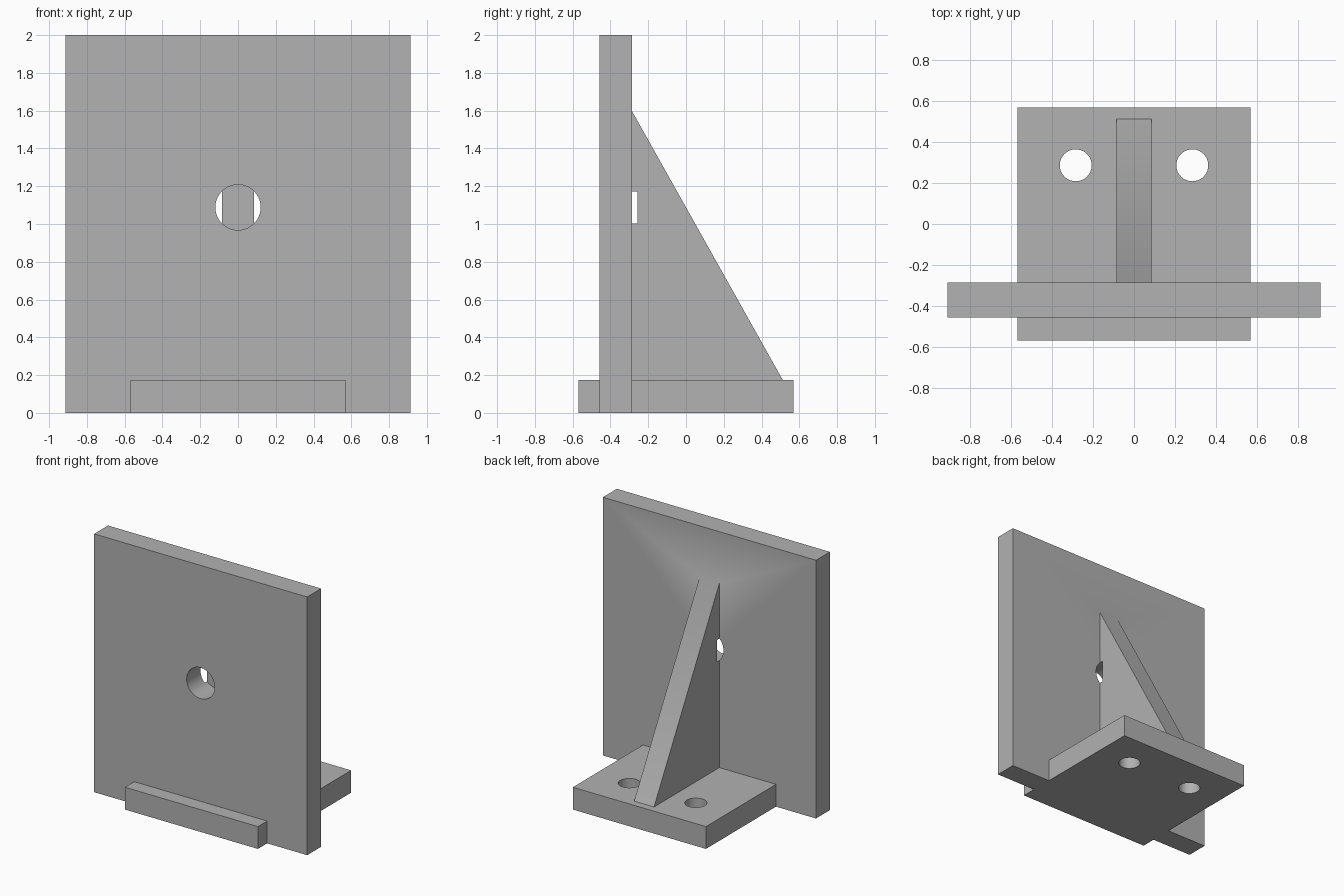
import bpy
import bmesh
import math

if "Cube" in bpy.data.objects:
    bpy.data.objects.remove(bpy.data.objects["Cube"], do_unlink=True)

GREY = (0.445, 0.445, 0.445, 1)
grey = bpy.data.materials.new("plain grey")
grey.use_nodes = True
grey.diffuse_color = GREY
grey.node_tree.nodes["Principled BSDF"].inputs["Base Color"].default_value = GREY


def prism(name, profile, half_width):
    """Extrude a (y, z) profile along x, centred on x = 0."""
    bm = bmesh.new()
    face = bm.faces.new([bm.verts.new((-half_width, y, z)) for y, z in profile])
    out = bmesh.ops.extrude_face_region(bm, geom=[face])
    moved = [g for g in out["geom"] if isinstance(g, bmesh.types.BMVert)]
    bmesh.ops.translate(bm, verts=moved, vec=(2 * half_width, 0, 0))
    bmesh.ops.recalc_face_normals(bm, faces=bm.faces)
    mesh = bpy.data.meshes.new(name)
    bm.to_mesh(mesh)
    bm.free()
    mesh.materials.append(grey)
    obj = bpy.data.objects.new(name, mesh)
    bpy.context.collection.objects.link(obj)
    return obj


def slab(name, half_width, y0, y1, z0, z1):
    return prism(name, [(y0, z0), (y1, z0), (y1, z1), (y0, z1)], half_width)


def drill(name, radius, depth, location, tilt=0):
    bpy.ops.mesh.primitive_cylinder_add(vertices=64, radius=radius, depth=depth,
                                        location=location, rotation=(tilt, 0, 0))
    obj = bpy.context.object
    obj.name = name
    obj.data.materials.append(grey)
    return obj


def combine(target, tool, operation):
    mod = target.modifiers.new(operation, 'BOOLEAN')
    mod.operation = operation
    mod.solver = 'EXACT'
    mod.object = tool
    bpy.context.view_layer.objects.active = target
    bpy.ops.object.modifier_apply(modifier=mod.name)
    bpy.data.objects.remove(tool, do_unlink=True)


# Upright plate, foot plate and triangular rib joined into one solid
bracket = slab("angle_bracket", 0.913, -0.457, -0.287, 0, 2)
foot = slab("foot_plate", 0.57, -0.57, 0.57, 0, 0.173)
rib = prism("support_rib", [(-0.287, 1.6), (-0.35, 1.6), (-0.35, 0.1),
                            (0.513, 0.1), (0.513, 0.173)], 0.085)
combine(bracket, foot, 'UNION')
combine(bracket, rib, 'UNION')

# Centre hole, which also notches the rib
combine(bracket, drill("centre_drill", 0.12, 0.4, (0, -0.457, 1.088), math.pi / 2),
        'DIFFERENCE')

# Two mounting holes through the foot
for side in (-1, 1):
    combine(bracket, drill("foot_drill", 0.078, 0.6, (side * 0.285, 0.287, 0.1)),
            'DIFFERENCE')

# Smooth hole walls, sharp edges elsewhere
bpy.ops.object.select_all(action='DESELECT')
bracket.select_set(True)
bpy.context.view_layer.objects.active = bracket
bpy.ops.object.shade_smooth_by_angle(angle=math.radians(30))
